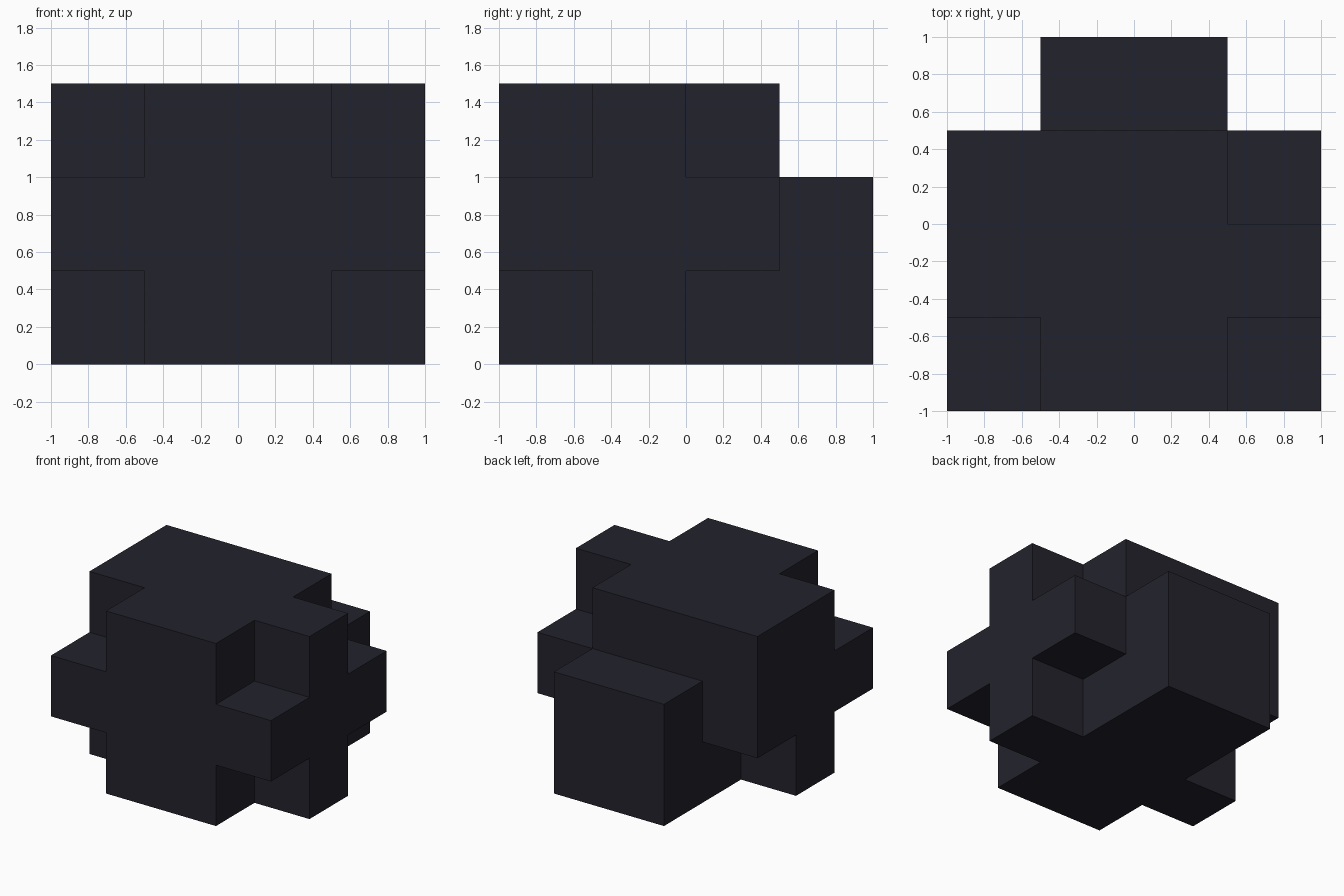
import bpy, bmesh
from itertools import product
from mathutils import Vector

cube = bpy.data.objects.get("Cube")
if cube:
    bpy.data.objects.remove(cube, do_unlink=True)

# Dark charcoal material
charcoal = bpy.data.materials.new("dark charcoal")
charcoal.use_nodes = True
colour = (0.0165, 0.0165, 0.0255, 1)
charcoal.diffuse_color = colour
charcoal.node_tree.nodes["Principled BSDF"].inputs["Base Color"].default_value = colour

UNIT = 0.5  # edge of one block
cells = set()


def fill(xs, ys, zs):
    """Fill a box of blocks given as half-open index ranges."""
    cells.update(product(range(*xs), range(*ys), range(*zs)))


fill((-1, 1), (-2, 1), (0, 3))    # core
fill((-1, 1), (1, 2), (0, 2))     # rear block
fill((-2, 2), (-2, 1), (1, 2))    # wide middle layer
fill((-2, 2), (-1, 0), (0, 3))    # side columns
fill((-2, -1), (0, 1), (2, 3))    # upper rear corner, one side only

# Outer skin: a face wherever a block has no neighbour
bm = bmesh.new()
for cell in cells:
    centre = Vector(cell) + Vector((0.5, 0.5, 0.5))
    for axis, sign in product(range(3), (-1, 1)):
        normal, u = Vector(), Vector()
        normal[axis] = sign
        u[(axis + 1) % 3] = 1
        if tuple(int(c) for c in Vector(cell) + normal) in cells:
            continue
        v = normal.cross(u)
        mid = centre + normal / 2
        corners = (-u - v, u - v, u + v, v - u)
        bm.faces.new([bm.verts.new((mid + c / 2) * UNIT) for c in corners])

# Weld the skin and merge flat regions into single faces
bmesh.ops.remove_doubles(bm, verts=bm.verts[:], dist=0.001)
bmesh.ops.dissolve_limit(bm, angle_limit=0.02, verts=bm.verts[:], edges=bm.edges[:])

mesh = bpy.data.meshes.new("stepped_block")
bm.to_mesh(mesh)
bm.free()
mesh.materials.append(charcoal)
block = bpy.data.objects.new("stepped_block", mesh)
bpy.context.collection.objects.link(block)
